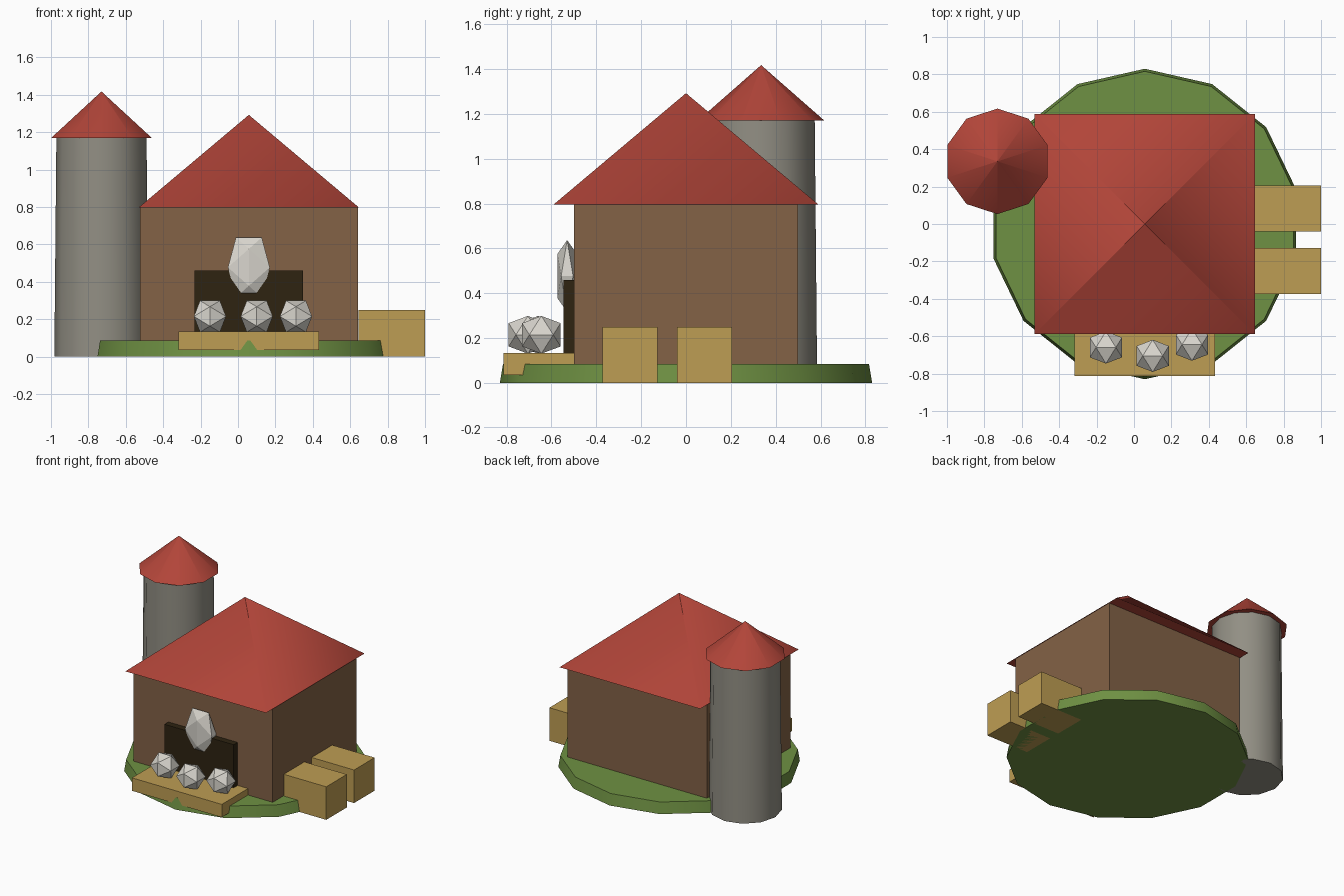
import bpy
import bmesh
from math import sin, cos, pi, radians, sqrt

cube = bpy.data.objects.get("Cube")
if cube:
    bpy.data.objects.remove(cube, do_unlink=True)


def material(name, rgb):
    """Flat material from 0-255 display values, stored as linear."""
    linear = [((c / 255 + 0.055) / 1.055) ** 2.4 for c in rgb]
    mat = bpy.data.materials.new(name)
    mat.use_nodes = True
    mat.diffuse_color = (*linear, 1)
    mat.node_tree.nodes["Principled BSDF"].inputs["Base Color"].default_value = (*linear, 1)
    return mat


red = material("roof red", (178, 69, 57))
brown = material("wall brown", (131, 98, 70))
grey = material("silo grey", (146, 143, 132))
green = material("grass green", (111, 145, 67))
straw = material("straw yellow", (190, 157, 83))
dark = material("door dark brown", (46, 35, 17))
pale = material("pale stone", (216, 213, 205))


def add(name, bm, mat, location, smooth=0):
    bmesh.ops.recalc_face_normals(bm, faces=bm.faces)
    mesh = bpy.data.meshes.new(name)
    bm.to_mesh(mesh)
    bm.free()
    mesh.materials.append(mat)
    obj = bpy.data.objects.new(name, mesh)
    bpy.context.collection.objects.link(obj)
    obj.location = location
    if smooth:
        bpy.ops.object.select_all(action="DESELECT")
        obj.select_set(True)
        bpy.context.view_layer.objects.active = obj
        bpy.ops.object.shade_smooth_by_angle(angle=radians(smooth))
    return obj


def box(name, mat, low, high):
    bm = bmesh.new()
    bmesh.ops.create_cube(bm, size=1)
    bmesh.ops.scale(bm, vec=[b - a for a, b in zip(low, high)], verts=bm.verts)
    return add(name, bm, mat, [(a + b) / 2 for a, b in zip(low, high)])


def drum(name, mat, sides, r_low, r_high, height, location, turn=0, cap=True, smooth=60):
    """Tapered prism whose first corner points to +y."""
    bm = bmesh.new()
    rings = []
    for r, z in ((r_low, 0), (r_high, height)):
        angles = [turn + 2 * pi * i / sides for i in range(sides)]
        rings.append([bm.verts.new((r * sin(a), r * cos(a), z)) for a in angles])
    low, high = rings
    for i in range(sides):
        j = (i + 1) % sides
        bm.faces.new((low[i], low[j], high[j], high[i]))
    bm.faces.new(low)
    if cap:
        bm.faces.new(high)
    return add(name, bm, mat, location, smooth)


def stone(name, location, half):
    """Icosahedron with the given half sizes."""
    bm = bmesh.new()
    k = (sqrt(5) - 1) / 2
    for s in (-1, 1):
        for t in (-1, 1):
            for p in ((s * k, 0, t), (0, s, t * k), (s, t * k, 0)):
                bm.verts.new([a * b for a, b in zip(p, half)])
    bmesh.ops.convex_hull(bm, input=bm.verts)
    return add(name, bm, pale, location)


# Grass base
CX = 0.058
drum("grass_base", green, 14, 0.83, 0.816, 0.085, (CX, 0, 0), smooth=40)

# Barn walls and hipped roof
box("barn_walls", brown, (CX - 0.583, -0.5, 0.002), (CX + 0.583, 0.5, 0.8))
drum("barn_roof", red, 4, 0.589 * sqrt(2), 0.0005, 0.495, (CX, 0, 0.797), turn=pi / 4, cap=False)

# Silo
drum("silo_body", grey, 12, 0.252, 0.241, 1.172, (-0.73, 0.333, 0), smooth=40)
drum("silo_roof", red, 10, 0.282, 0.0005, 0.247, (-0.73, 0.335, 1.17), cap=False)

# Door and front shelf
box("door", dark, (-0.233, -0.547, 0.06), (0.347, -0.49, 0.46))
box("front_shelf", straw, (-0.318, -0.814, 0.036), (0.434, -0.5, 0.134))

# Stones on the shelf and the crest stone above the door
for i, (x, y) in enumerate(((-0.15, -0.66), (0.1, -0.705), (0.31, -0.645))):
    stone(f"shelf_stone_{i + 1}", (x, y, 0.215), (0.086, 0.086, 0.084))
stone("crest_stone", (CX, -0.53, 0.477), (0.112, 0.043, 0.16))

# Straw bales
for i, y in enumerate((-0.25, 0.083)):
    box(f"straw_bale_{i + 1}", straw, (0.645, y - 0.123, 0), (1, y + 0.123, 0.25))
